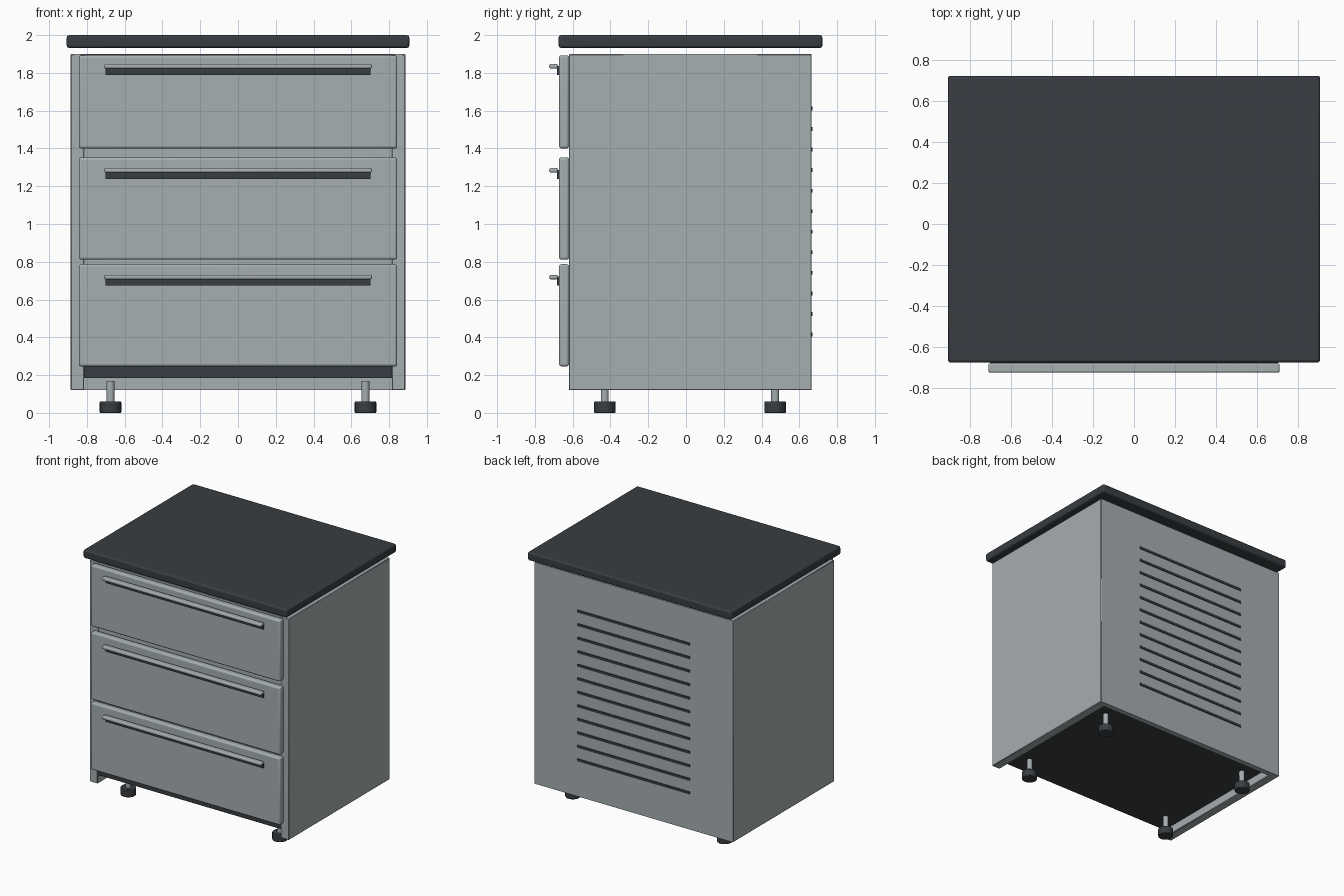
import bpy

if "Cube" in bpy.data.objects:
    bpy.data.objects.remove(bpy.data.objects["Cube"])


def material(name, rgb):
    m = bpy.data.materials.new(name)
    m.diffuse_color = (*rgb, 1)
    m.use_nodes = True
    m.node_tree.nodes["Principled BSDF"].inputs["Base Color"].default_value = m.diffuse_color
    return m


GREY = material("light_grey_metal", (0.38, 0.425, 0.435))
DARK = material("dark_charcoal", (0.040, 0.047, 0.054))


def finish(ob, name, mat, bevel, segments):
    ob.name = name
    ob.data.materials.append(mat)
    if bevel:
        mod = ob.modifiers.new("soft_edges", 'BEVEL')
        mod.width = bevel
        mod.segments = segments
        mod.limit_method = 'ANGLE'
    bpy.ops.object.shade_smooth_by_angle()
    return ob


def box(name, mat, x, y, z, bevel=0.0, segments=2):
    """Box from (min, max) ranges on each axis."""
    bpy.ops.mesh.primitive_cube_add(size=1, location=[(a + b) / 2 for a, b in (x, y, z)])
    ob = bpy.context.object
    ob.scale = [b - a for a, b in (x, y, z)]
    bpy.ops.object.transform_apply(location=False, rotation=False, scale=True)
    return finish(ob, name, mat, bevel, segments)


def cylinder(name, mat, r, x, y, z, bevel=0.0):
    bpy.ops.mesh.primitive_cylinder_add(vertices=24, radius=r, depth=z[1] - z[0],
                                        location=(x, y, (z[0] + z[1]) / 2))
    return finish(bpy.context.object, name, mat, bevel, 2)


# Worktop, floating slightly above the carcass
box("worktop", DARK, (-0.907, 0.907), (-0.675, 0.722), (1.932, 2.0), 0.014, 3)

# Carcass: sides, back, top and raised floor
for side, s in (("left", -1), ("right", 1)):
    box(side + "_side_panel", GREY, sorted((s * 0.815, s * 0.886)), (-0.62, 0.665), (0.12, 1.90), 0.004, 1)
box("back_panel", GREY, (-0.882, 0.882), (0.62, 0.665), (0.12, 1.90))
box("carcass_top", GREY, (-0.816, 0.816), (-0.61, 0.63), (1.86, 1.897))
box("carcass_floor", DARK, (-0.816, 0.816), (-0.61, 0.625), (0.186, 0.255))

# Drawers: front, grip bar and dark backing strip under the bar
drawers = (("top", 1.40, 1.893, 1.847), ("middle", 0.811, 1.353, 1.296), ("bottom", 0.246, 0.787, 0.731))
for name, low, high, bar in drawers:
    box(name + "_drawer_front", GREY, (-0.843, 0.843), (-0.672, -0.619), (low, high), 0.013, 3)
    box(name + "_handle_bar", GREY, (-0.709, 0.709), (-0.724, -0.678), (bar - 0.024, bar), 0.009, 3)
    box(name + "_handle_backing", DARK, (-0.702, 0.702), (-0.684, -0.671), (bar - 0.057, bar - 0.01))

# Rails behind the gaps between drawers
for i, z in enumerate((0.80, 1.376)):
    box(f"drawer_rail_{i + 1}", GREY, (-0.816, 0.816), (-0.61, 0.62), (z - 0.05, z + 0.05))

# Vent slots on the back
for i in range(12):
    z = 0.415 + i * 0.1088
    box(f"vent_slot_{i + 1}", DARK, (-0.5, 0.5), (0.663, 0.671), (z - 0.01, z + 0.01))

# Adjustable feet
for row, y in (("front", -0.43), ("back", 0.472)):
    for side, x in (("left", -0.675), ("right", 0.675)):
        cylinder(f"{row}_{side}_foot_stem", GREY, 0.021, x, y, (0.05, 0.168))
        cylinder(f"{row}_{side}_foot_pad", DARK, 0.057, x, y, (0.0, 0.06), 0.004)
